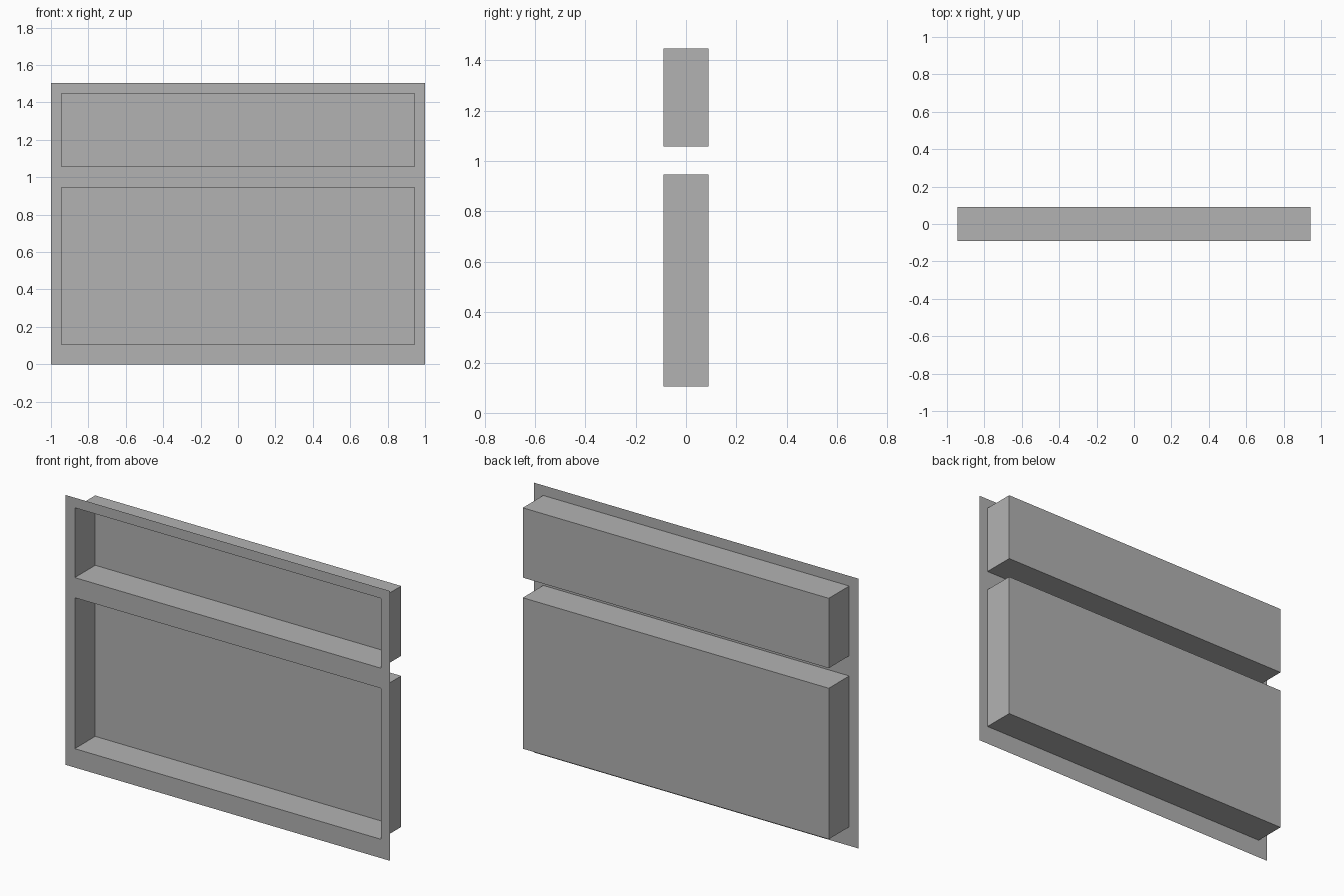
import bpy
import bmesh
from mathutils import Vector

cube = bpy.data.objects.get("Cube")
if cube:
    bpy.data.objects.remove(cube, do_unlink=True)

# One plain grey for the whole model
grey = bpy.data.materials.new("plain_grey")
grey.use_nodes = True
colour = (0.448, 0.448, 0.448, 1.0)
grey.diffuse_color = colour
grey.node_tree.nodes["Principled BSDF"].inputs["Base Color"].default_value = colour

# Outlines of the frame and its two recesses
FRONT_Y, DEPTH = -0.09, 0.18
columns = [-1.0, -0.943, 0.943, 1.0]
rows = [0.0, 0.105, 0.946, 1.058, 1.447, 1.503]

# Thin front sheet divided along the recess outlines, facing -y
bm = bmesh.new()
grid = [[bm.verts.new((x, FRONT_Y, z)) for x in columns] for z in rows]
panels = []
for r in range(len(rows) - 1):
    for c in range(len(columns) - 1):
        face = bm.faces.new((grid[r][c], grid[r][c + 1],
                             grid[r + 1][c + 1], grid[r + 1][c]))
        if c == 1 and r in (1, 3):
            panels.append(face)

# Push both panels back into open-fronted trays
pushed = bmesh.ops.extrude_discrete_faces(bm, faces=panels)["faces"]
for face in pushed:
    bmesh.ops.translate(bm, verts=face.verts, vec=Vector((0, DEPTH, 0)))

# Merge the flat frame pieces into larger faces
bm.normal_update()
mesh = bpy.data.meshes.new("recessed_wall_frame")
bm.to_mesh(mesh)
bm.free()
mesh.materials.append(grey)
frame = bpy.data.objects.new("recessed_wall_frame", mesh)
bpy.context.collection.objects.link(frame)
